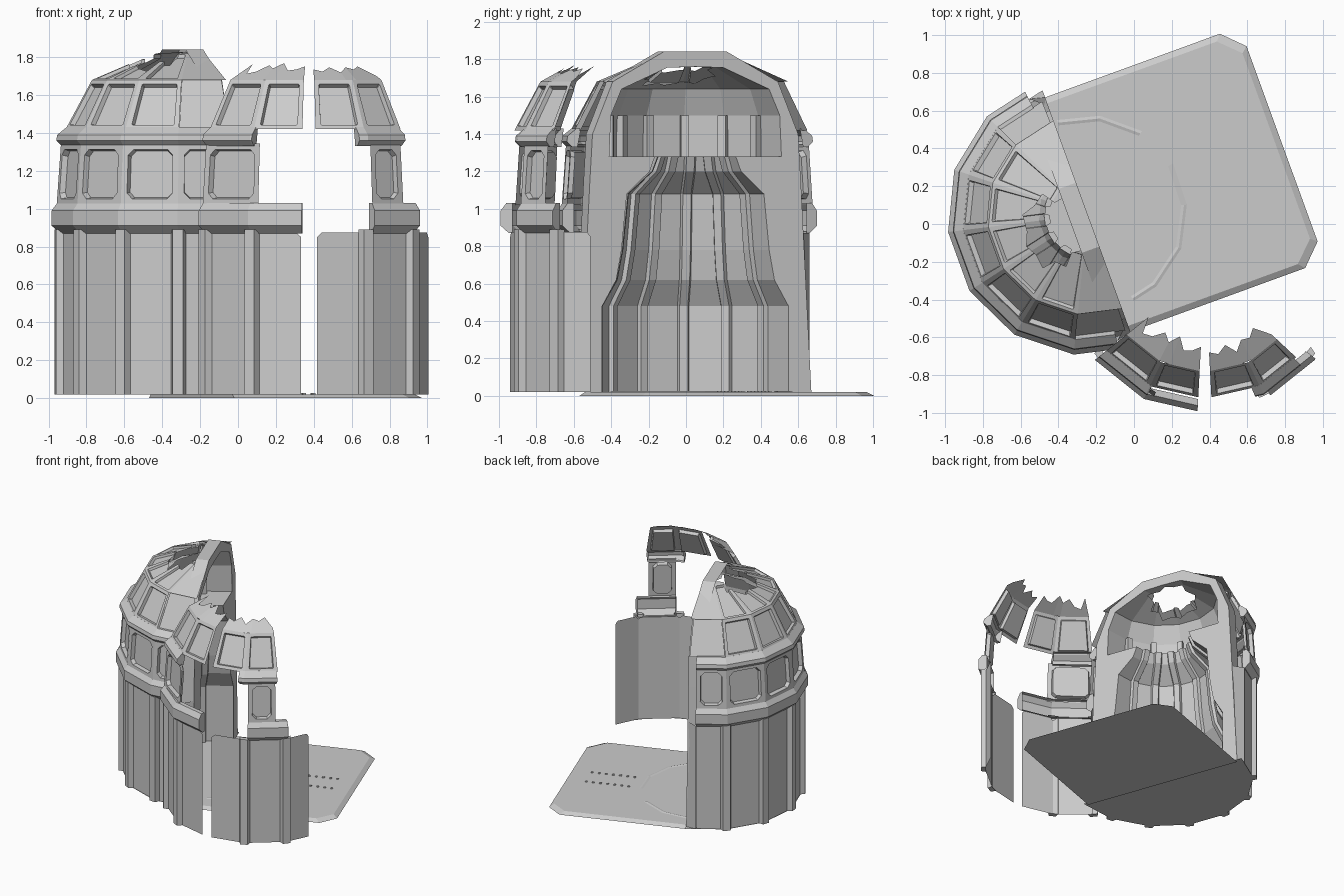
import bpy, bmesh, math, random
from mathutils import Vector

if "Cube" in bpy.data.objects:
    bpy.data.objects.remove(bpy.data.objects["Cube"])
random.seed(4)

STEP = 360 / 14                      # the chamber is a 14-gon
MAIN = (-0.245, 0.05, 110)           # centre x, y and angle of one corner
LOOSE = (0.375, -0.255, -90)


def pt(c, r, z, a):
    """Point on the 14-gon with corner radius r at world angle a."""
    m = (a - c[2]) % STEP - STEP / 2
    r *= math.cos(math.radians(STEP / 2)) / math.cos(math.radians(m))
    t = math.radians(a)
    return Vector((c[0] + r * math.cos(t), c[1] + r * math.sin(t), z))


def local(u, v, z):
    """Point in the frame of the cut face: u out of the cut, v along it."""
    t = math.radians(MAIN[2] - 90)
    return Vector((MAIN[0] + u * math.cos(t) - v * math.sin(t),
                   MAIN[1] + u * math.sin(t) + v * math.cos(t), z))


def make(name, polys):
    bm = bmesh.new()
    for p in polys:
        bm.faces.new([bm.verts.new(q) for q in p])
    bmesh.ops.remove_doubles(bm, verts=bm.verts, dist=0.0003)
    bmesh.ops.recalc_face_normals(bm, faces=bm.faces)
    me = bpy.data.meshes.new(name)
    bm.to_mesh(me)
    bm.free()
    ob = bpy.data.objects.new(name, me)
    bpy.context.collection.objects.link(ob)
    return ob


def sweep(c, prof, angles, caps=False):
    out = []
    for a, b in zip(angles, angles[1:]):
        for (r, z), (s, w) in zip(prof, prof[1:]):
            q = [pt(c, r, z, a), pt(c, r, z, b)]
            out.append(q + ([pt(c, s, w, b)] if s == 0 else [pt(c, s, w, b), pt(c, s, w, a)]))
    if caps:
        out += [[pt(c, r, z, a) for r, z in prof] for a in (angles[0], angles[-1])]
    return out


def rib(c, path, a, half, depth, flare=0.012):
    """Trapezoid bar at angle a following an (r, z) path."""
    t = math.radians(a)
    e, s = Vector((math.cos(t), math.sin(t), 0)), Vector((-math.sin(t), math.cos(t), 0))
    o = Vector((c[0], c[1], 0))
    rows = []
    for r, z in path:
        p = o + Vector((0, 0, z))
        rows.append([p + e * (r - depth) - s * (half + flare), p + e * r - s * half,
                     p + e * r + s * half, p + e * (r - depth) + s * (half + flare)])
    out = [[A[i], A[i + 1], B[i + 1], B[i]] for A, B in zip(rows, rows[1:]) for i in range(3)]
    return out + [rows[0], rows[-1]]


def panel(c, a, b, lo, hi, m, depth, ch):
    """Framed panel with a recessed field whose corners are cut by ch."""
    P, Q, R, S = pt(c, *lo, a), pt(c, *lo, b), pt(c, *hi, b), pt(c, *hi, a)
    w, wt, h = (Q - P).length, (R - S).length, (S - P).length
    n = (Q - P).cross(S - P).normalized()
    if n.dot(P - Vector((c[0], c[1], 0.5))) < 0:
        n = -n

    def at(x, y):
        return P.lerp(Q, x).lerp(S.lerp(R, x), y)
    k = (w + wt) / 2
    x, y, cx, cy = m / k, m / h, ch / k, ch / h
    ins = [(x + cx, y), (1 - x - cx, y), (1 - x, y + cy), (1 - x, 1 - y - cy),
           (1 - x - cx, 1 - y), (x + cx, 1 - y), (x, 1 - y - cy), (x, y + cy)]
    out = [(x + cx, 0), (1 - x - cx, 0), (1, y + cy), (1, 1 - y - cy),
           (1 - x - cx, 1), (x + cx, 1), (0, 1 - y - cy), (0, y + cy)]
    cor = {1: (1, 0), 3: (1, 1), 5: (0, 1), 7: (0, 0)}
    back = [at(.5 + (i - .5) * .94, .5 + (j - .5) * .94) - n * depth for i, j in ins]
    fs = [back]
    for i in range(8):
        j = (i + 1) % 8
        fs.append([at(*out[i])] + ([at(*cor[i])] if i in cor else [])
                  + [at(*out[j]), at(*ins[j]), at(*ins[i])])
        fs.append([at(*ins[i]), at(*ins[j]), back[j], back[i]])
    return fs


def panels(c, angles, *args):
    return [f for a, b in zip(angles, angles[1:]) for f in panel(c, a, b, *args)]


def punch(ob, poly):
    """Slice along the edges of an outline seen from above, drop the inside."""
    bm = bmesh.new()
    bm.from_mesh(ob.data)
    bmesh.ops.triangulate(bm, faces=bm.faces)
    ring = list(zip(poly, poly[1:] + poly[:1]))
    for (x, y), (s, t) in ring:
        bmesh.ops.bisect_plane(bm, geom=bm.verts[:] + bm.edges[:] + bm.faces[:],
                               plane_co=(x, y, 0), plane_no=(t - y, x - s, 0))

    def inside(p):
        return sum((y > p.y) != (t > p.y) and p.x < (s - x) * (p.y - y) / (t - y) + x
                   for (x, y), (s, t) in ring) % 2
    bmesh.ops.delete(bm, geom=[f for f in bm.faces if inside(f.calc_center_median())],
                     context='FACES')
    bm.to_mesh(ob.data)
    bm.free()


# shared profiles (corner radius, height)
WALL = [(.695, .02), (.695, .88)]
PILASTER = [(.725, .02), (.725, .89)]
BAND = [(.68, .87), (.70, .87), (.745, .91), (.745, .99), (.715, 1.03), (.68, 1.03)]
WINDOW = ((.718, 1.02), (.695, 1.345), .032, .03, .03)
CORNICE = [(.66, 1.33), (.69, 1.33), (.72, 1.36), (.715, 1.39), (.665, 1.43), (.64, 1.43)]
DOME = ((.67, 1.42), (.53, 1.68), .026, .025, .004)

# main half chamber: outer shell
half = [117] + [110 + STEP * k for k in range(1, 7)] + [283]
make("outer_wall", sweep(MAIN, WALL, half))
make("wall_pilasters", [f for a in half[1:-1] for f in rib(MAIN, PILASTER, a, .028, .04)])
make("middle_band", sweep(MAIN, BAND, half, True))
make("window_row", panels(MAIN, half, *WINDOW))
make("cornice", sweep(MAIN, CORNICE, half, True))
make("dome_panels", panels(MAIN, half[1:-1], *DOME))
ends = [(.65, 1.42), (.515, 1.68)]
make("dome_end_panels", sweep(MAIN, ends, [112, half[1]]) + sweep(MAIN, ends, [half[-2], 288]))
CAP = [(.53, 1.68), (.2, 1.82)]
top = make("dome_top", panels(MAIN, half[1:-1], *CAP, .018, .018, .004)
           + sweep(MAIN, CAP, [110, half[1]]) + sweep(MAIN, CAP, [half[-2], 290])
           + sweep(MAIN, [CAP[1], (0, 1.83)], [110] + half[1:-1] + [290]))

# inner chambers: lower bell and upper vault
full = [110 + STEP * k for k in range(8)]
BELL = [(.53, .02), (.53, .48), (.45, .62), (.42, .78), (.39, 1.08), (.26, 1.2), (.23, 1.28)]
VAULT = [(.49, 1.28), (.48, 1.5), (.42, 1.64), (.16, 1.755)]
make("bell_wall", sweep(MAIN, BELL, full))
make("bell_ribs", [f for a in full[1:-1]
                   for f in rib(MAIN, [(r - .03, z) for r, z in BELL], a, .022, -.03)])
vault = make("upper_vault", sweep(MAIN, [BELL[-1]] + VAULT + [(0, 1.76)], full))
make("vault_posts", [f for a in full[1:-1]
                     for f in rib(MAIN, [(.44, 1.28), (.44, 1.5)], a, .022, -.04, 0)])
make("chamber_floor", sweep(MAIN, [(.70, .02), (.53, .02), (0, .02)], full))

# thick arch framing the cut
ARCH = [(.66, .02), (.6, 1.15), (.585, 1.4), (.47, 1.68), (.18, 1.84)]
inner = BELL + VAULT
faces = []
for s in (1, -1):
    faces.append([local(0, s * r, z) for r, z in ARCH]
                 + [local(0, 0, 1.84), local(0, 0, 1.76)]
                 + [local(0, s * r, z) for r, z in reversed(inner)])
    for (r, z), (q, w) in zip(ARCH, ARCH[1:] + [(0, 1.84)]):
        faces.append([local(0, s * r, z), local(0, s * q, w),
                      local(-.1, s * q, w), local(-.1, s * r, z)])
    # ragged end of the outer wall beside the arch
    faces.append([local(-.08, s * .68, .02), local(-.08, s * .68, .87),
                  local(0, s * .61, .87), local(0, s * .66, .02)])
make("cut_arch", faces)

# broken hole in the roof
hole = []
for k in range(16):
    t, r = math.tau * k / 16, (.19 if k % 2 else .15) + random.uniform(-.02, .02)
    hole.append((-.42 + r * .9 * math.cos(t), -.04 + r * 1.15 * math.sin(t)))
punch(top, hole)
punch(vault, hole)

# floor plate with bevelled rim, groove and studs
rim = [(0, .66), (.985, .66), (1.095, .55), (1.095, -.55), (.985, -.66), (0, -.66)]
low = [local(u, v, 0) for u, v in rim]
up = [local(u * .97, v * .95, .02) for u, v in rim]
make("floor_plate", [low, up] + [[low[i - 1], low[i], up[i], up[i - 1]] for i in range(6)])
grv = [(.53, .021), (.515, .025), (.5, .021)]
make("floor_groove", sweep(MAIN, grv, [-62, -46.3, -20, 5.7, 31])
     + sweep(MAIN, grv, [57, 82.9, 108]))
studs = []
for s in (.085, -.085):
    for k in range(7):
        u, h = .6 + .055 * k, .008
        q = [(u - h, s - h), (u + h, s - h), (u + h, s + h), (u - h, s + h)]
        b, t = [local(*p, .018) for p in q], [local(*p, .027) for p in q]
        studs += [t, b] + [[b[i - 1], b[i], t[i], t[i - 1]] for i in range(4)]
make("floor_studs", studs)


def jagged(angles, heights):
    """Torn strip of roof above the upper dome bar."""
    k = len(heights) - 1
    a = [angles[0] + (angles[-1] - angles[0]) * i / k for i in range(k + 1)]
    return [[pt(LOOSE, .53, 1.68, a[i]), pt(LOOSE, .53, 1.68, a[i + 1])]
            + [pt(LOOSE, .53 - .2 * heights[j], 1.68 + .11 * heights[j], a[j])
               for j in (i + 1, i)] for i in range(k)]


def fragment(name, wall, pil, band, win, corn, dome, tear):
    """Free-standing broken wall piece."""
    sheets = []
    for a, b in zip(wall, wall[1:]):
        e = (b - a) * .1
        sheets.append([pt(LOOSE, .695, .02, a), pt(LOOSE, .695, .02, b), pt(LOOSE, .695, .85, b),
                       pt(LOOSE, .695, .875, b - e), pt(LOOSE, .695, .875, a + e),
                       pt(LOOSE, .695, .85, a)])
    make(name + "_wall", sheets)
    make(name + "_pilasters", [f for a in pil for f in rib(LOOSE, PILASTER, a, .028, .04)])
    make(name + "_band", sweep(LOOSE, BAND, band, True))
    make(name + "_window", panels(LOOSE, win, *WINDOW))
    make(name + "_cornice", sweep(LOOSE, CORNICE, corn, True))
    make(name + "_dome", panels(LOOSE, dome, *DOME))
    make(name + "_torn_roof", jagged(dome, tear))


v = [-90 + STEP * k for k in (-2, -1, 1, 2)]
fragment("left_fragment", [v[0], v[1], -93.5], v[:2], [v[0], v[1], -93], [v[0], v[1] + 3.5],
         [v[0], v[1], -115], [v[0], v[1], -93], [.75, .3, .4, .7, .55, .8, .45, .5, .65])
fragment("right_fragment", [-86.5, v[2], v[3], -22], v[2:], [-62, v[3], -38], [-62, -45],
         [-68, v[2], -44], [-87, v[2], -43], [.5, .4, .6, .35, .6, .5, .65, .2])
